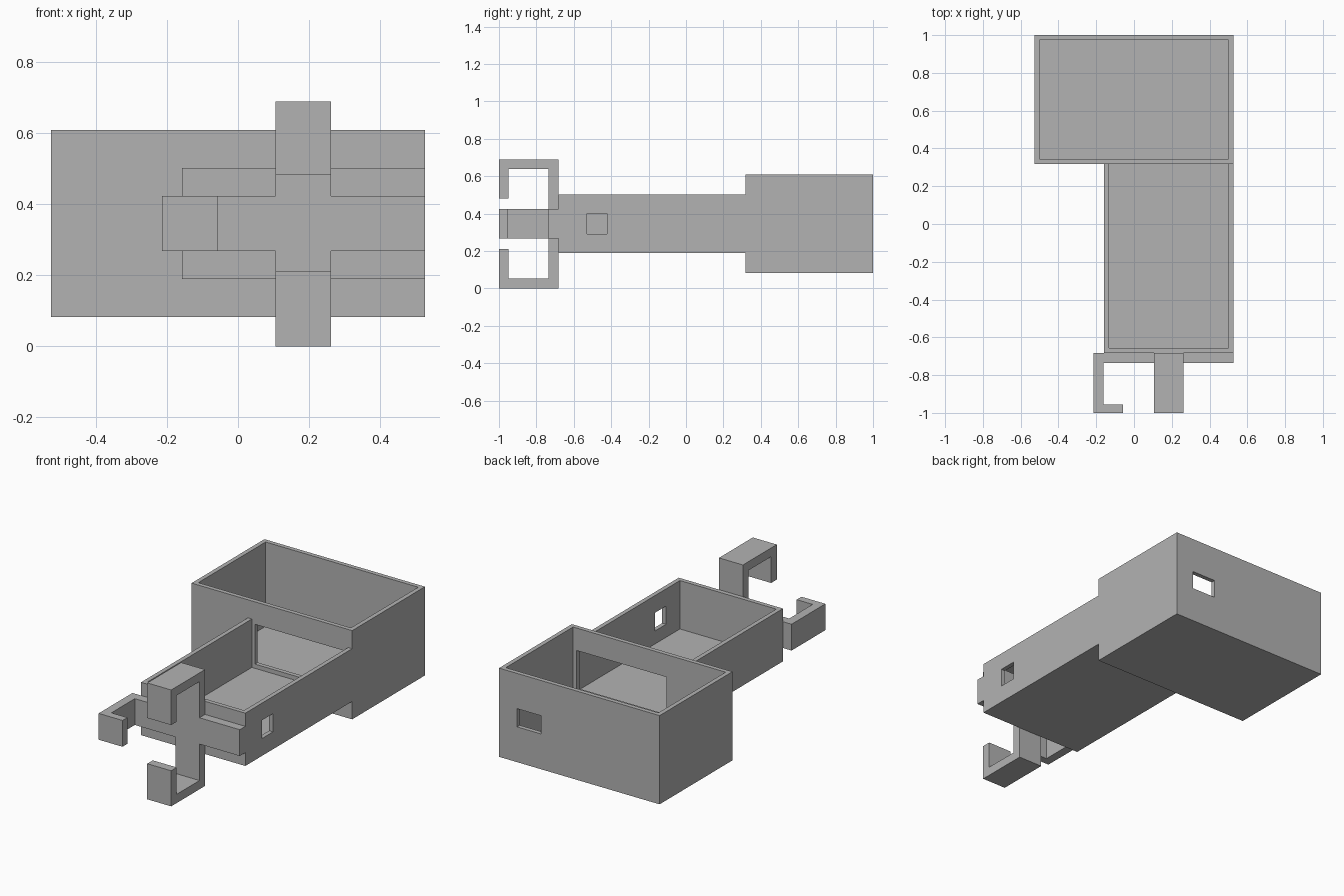
import bpy, bmesh
from mathutils import Vector

if "Cube" in bpy.data.objects:
    bpy.data.objects.remove(bpy.data.objects["Cube"], do_unlink=True)

grey = bpy.data.materials.new("plain grey")
grey.use_nodes = True
grey.diffuse_color = (0.45, 0.45, 0.45, 1)
grey.node_tree.nodes["Principled BSDF"].inputs["Base Color"].default_value = grey.diffuse_color

WALL = 0.026


def add_object(name, bm):
    bmesh.ops.recalc_face_normals(bm, faces=bm.faces)
    mesh = bpy.data.meshes.new(name)
    bm.to_mesh(mesh)
    bm.free()
    mesh.materials.append(grey)
    obj = bpy.data.objects.new(name, mesh)
    bpy.context.collection.objects.link(obj)
    return obj


def block(name, x, y, z):
    """Box from three (min, max) ranges."""
    bm = bmesh.new()
    bmesh.ops.create_cube(bm, size=1)
    for v in bm.verts:
        v.co = [sum(r) / 2 + c * (r[1] - r[0]) for c, r in zip(v.co, (x, y, z))]
    return add_object(name, bm)


def cut(obj, x, y, z):
    """Subtract a box and discard the cutter."""
    cutter = block("cutter", x, y, z)
    cutter.hide_render = True
    mod = obj.modifiers.new("cut", "BOOLEAN")
    mod.operation = "DIFFERENCE"
    mod.solver = "EXACT"
    mod.object = cutter
    bpy.context.view_layer.objects.active = obj
    bpy.ops.object.modifier_apply(modifier=mod.name)
    bpy.data.objects.remove(cutter, do_unlink=True)


def extrude(name, points, place, depth):
    """Extrude a flat outline; place maps (a, b) to a 3D point."""
    bm = bmesh.new()
    face = bm.faces.new([bm.verts.new(place(a, b)) for a, b in points])
    moved = bmesh.ops.extrude_face_region(bm, geom=[face])["geom"]
    verts = [v for v in moved if isinstance(v, bmesh.types.BMVert)]
    bmesh.ops.translate(bm, verts=verts, vec=Vector(depth))
    return add_object(name, bm)


RIGHT, JOIN, FRONT = 0.526, 0.318, -0.683
inner_right = RIGHT - WALL

# Deep rear box with a socket in the back and a passage to the tray
rear_box = block("rear_box", (-0.527, RIGHT), (JOIN, 1), (0.083, 0.609))
cut(rear_box, (-0.527 + WALL, inner_right), (JOIN + WALL, 1 - WALL), (0.083 + WALL, 0.7))
cut(rear_box, (0.25, 0.408), (0.9, 1.1), (0.292, 0.4))
cut(rear_box, (-0.112, 0.476), (JOIN - 0.1, JOIN + 0.1), (0.24, 0.476))

# Shallow front tray, open at its rear end, with a window in one side
front_tray = block("front_tray", (-0.158, RIGHT), (FRONT, JOIN), (0.189, 0.502))
cut(front_tray, (-0.158 + WALL, inner_right), (FRONT + WALL, JOIN + 0.1), (0.189 + WALL, 0.6))
cut(front_tray, (0.4, 0.6), (-0.528, -0.423), (0.292, 0.4))

# Upright clamp: C outline bent forward at the top and bottom
T = 0.052
plate = FRONT - T
upright = [(FRONT, 0), (FRONT, 0.69), (-1, 0.69), (-1, 0.482), (-1 + T, 0.482),
           (-1 + T, 0.69 - T), (plate, 0.69 - T), (plate, T), (-1 + T, T),
           (-1 + T, 0.211), (-1, 0.211), (-1, 0)]
extrude("upright_clamp", upright, lambda a, b: (0.105, a, b), (0.157, 0, 0))

# Cross bar with a hook on one end only
side = -0.214
hook = [(RIGHT, FRONT), (side, FRONT), (side, -1), (-0.057, -1), (-0.057, -1 + 0.045),
        (side + T, -1 + 0.045), (side + T, plate), (RIGHT, plate)]
extrude("cross_bar_hook", hook, lambda a, b: (a, b, 0.268), (0, 0, 0.156))
